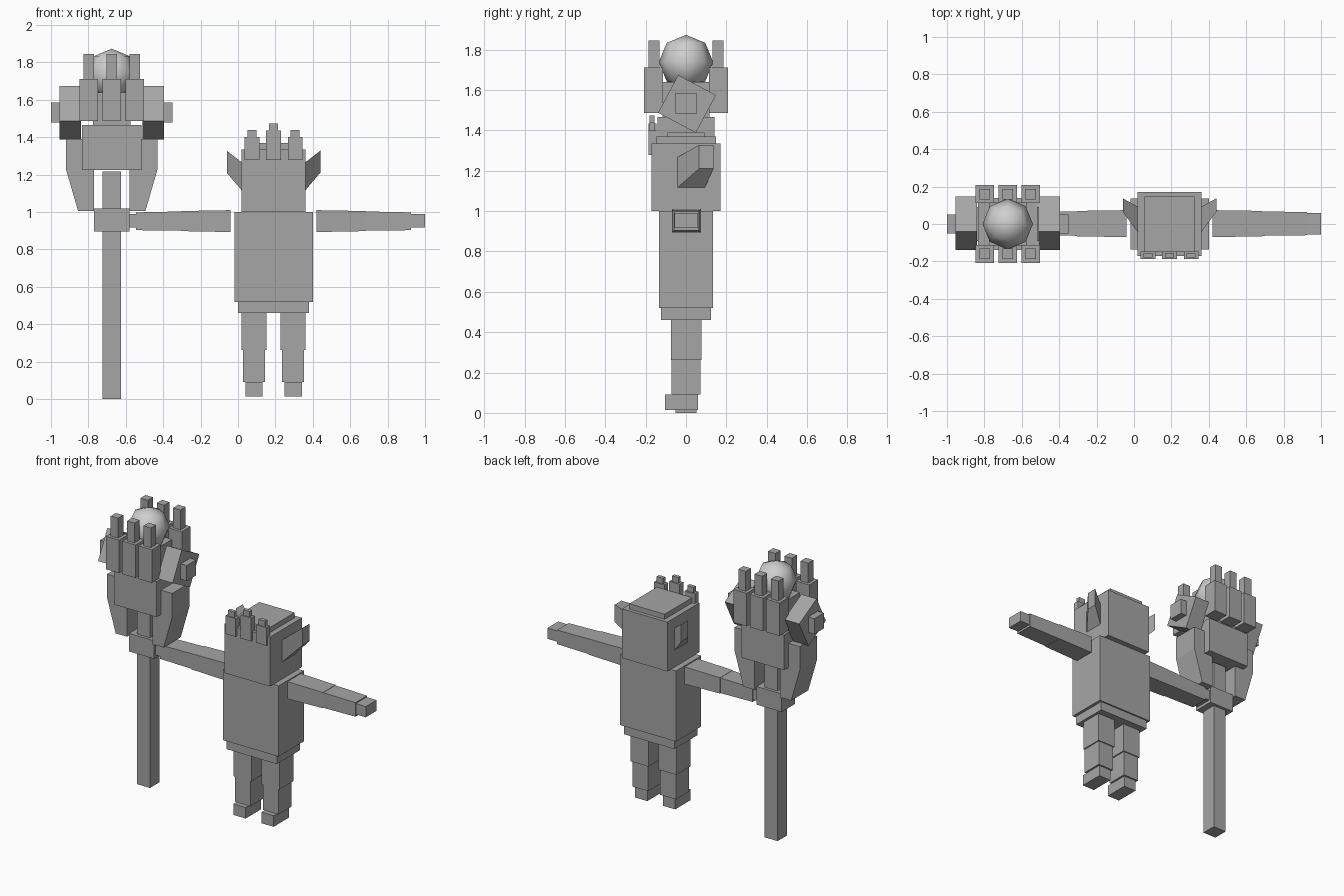
import bpy, bmesh, math
from mathutils import Matrix, Vector

if "Cube" in bpy.data.objects:
    bpy.data.objects.remove(bpy.data.objects["Cube"])


def material(name, v):
    m = bpy.data.materials.new(name)
    m.diffuse_color = (v, v, v, 1)
    m.use_nodes = True
    m.node_tree.nodes["Principled BSDF"].inputs["Base Color"].default_value = m.diffuse_color
    return m


GREY = material("stone_grey", 0.38)
PALE = material("pale_grey", 0.62)


def add(name, bm, mat=GREY):
    bmesh.ops.recalc_face_normals(bm, faces=bm.faces)
    me = bpy.data.meshes.new(name)
    bm.to_mesh(me)
    bm.free()
    me.materials.append(mat)
    ob = bpy.data.objects.new(name, me)
    bpy.context.collection.objects.link(ob)
    return ob


def loft(name, a, b):
    """Solid between two matching point loops."""
    bm = bmesh.new()
    va = [bm.verts.new(p) for p in a]
    vb = [bm.verts.new(p) for p in b]
    bm.faces.new(va)
    bm.faces.new(vb)
    n = len(a)
    for i in range(n):
        j = (i + 1) % n
        bm.faces.new((va[i], va[j], vb[j], vb[i]))
    return add(name, bm)


def box(name, x, y, z, tilt=0):
    """Box from (min, max) ranges, optionally tilted about x."""
    bm = bmesh.new()
    size = [r[1] - r[0] for r in (x, y, z)]
    mid = Vector([(r[0] + r[1]) / 2 for r in (x, y, z)])
    bmesh.ops.create_cube(bm, size=1, matrix=Matrix.Translation(mid)
                          @ Matrix.Rotation(tilt, 4, 'X') @ Matrix.Diagonal((*size, 1)))
    return add(name, bm)


def mid(c, h):
    return (c - h, c + h)


def side_range(c, s, a, b):
    """Range a..b measured outward from centre c on side s."""
    return tuple(sorted((c + s * a, c + s * b)))


def quad_x(x, y, z):
    return [(x, y[0], z[0]), (x, y[1], z[0]), (x, y[1], z[1]), (x, y[0], z[1])]


BX = 0.19    # figure centre
SX = -0.675  # staff centre

# Figure torso, hips and head
box("torso", mid(BX, 0.21), mid(0, 0.135), (0.52, 1.0))
box("hips", mid(BX, 0.19), mid(0, 0.125), (0.46, 0.52))
box("head", mid(BX, 0.17), mid(0, 0.172), (1.0, 1.335))
box("head_cap", mid(BX, 0.133), mid(0, 0.148), (1.335, 1.37))

# Forehead spikes
for i in (-1, 0, 1):
    c = BX + i * 0.115
    top = 1.435 if i == 0 else 1.40
    box("spike_base", mid(c, 0.039), (-0.187, -0.147), (1.277, top))
    box("spike_tip", mid(c, 0.024), (-0.18, -0.155), (top, top + 0.038))

for s, side in ((-1, "left"), (1, "right")):
    # Swept ears
    loft(side + "_ear",
         quad_x(BX + s * 0.165, (-0.05, 0.09), (1.11, 1.262)),
         quad_x(BX + s * 0.25, (0.065, 0.137), (1.21, 1.328)))
    # Legs
    c = BX + s * 0.105
    box(side + "_thigh", mid(c, 0.067), mid(0.002, 0.076), (0.262, 0.46))
    box(side + "_shin", mid(c, 0.059), mid(0, 0.071), (0.09, 0.262))
    box(side + "_foot", mid(c, 0.046), (-0.104, 0.06), (0.015, 0.09))
    # Outstretched arms, slightly tapered
    loft(side + "_upper_arm",
         quad_x(BX + s * 0.23, mid(0.002, 0.072), (0.893, 1.01)),
         quad_x(BX + s * 0.495, mid(0.002, 0.068), (0.898, 1.005)))
    loft(side + "_forearm",
         quad_x(BX + s * 0.495, mid(0.002, 0.065), (0.9, 1.003)),
         quad_x(BX + s * 0.735, mid(0.002, 0.062), (0.903, 0.998)))
    box(side + "_hand", side_range(BX, s, 0.735, 0.81), mid(0.002, 0.058), (0.917, 0.99))

# Staff and its grip
box("staff_pole", mid(SX, 0.049), mid(0, 0.051), (0, 1.218))
box("staff_grip", mid(SX, 0.094), mid(0, 0.071), (0.897, 1.02))

# Claw head of the staff
box("claw_palm", mid(SX, 0.16), mid(0, 0.14), (1.225, 1.465))
box("orb_seat", mid(SX, 0.1), mid(0, 0.116), (1.465, 1.64))

for s, side in ((-1, "left"), (1, "right")):
    # Tapered brackets beside the palm
    profile = [(0.095, 1.005), (0.18, 1.005), (0.245, 1.23), (0.245, 1.39), (0.095, 1.39)]
    loft(side + "_bracket", [(SX + s * x, -0.092, z) for x, z in profile],
         [(SX + s * x, 0.092, z) for x, z in profile])
    # Tilted shoulder blocks with knobs
    box(side + "_tilted_block", side_range(SX, s, 0.165, 0.28), mid(0.005, 0.106),
        mid(1.531, 0.106), math.radians(-28))
    box(side + "_knob", side_range(SX, s, 0.28, 0.325), mid(0, 0.051), (1.48, 1.585))

# Two rows of fingers
for s in (-1, 1):
    for i in (-1, 0, 1):
        c = SX + i * 0.123
        box("finger", mid(c, 0.05), side_range(0, s, 0.113, 0.208), (1.487, 1.711))
        box("fingertip", mid(c, 0.028), side_range(0, s, 0.132, 0.187), (1.711, 1.846))

# Orb held by the claw
bm = bmesh.new()
bmesh.ops.create_uvsphere(bm, u_segments=8, v_segments=4, radius=0.135,
                          matrix=Matrix.Translation((SX, 0, 1.738)))
for f in bm.faces:
    f.smooth = True
add("orb", bm, PALE)
